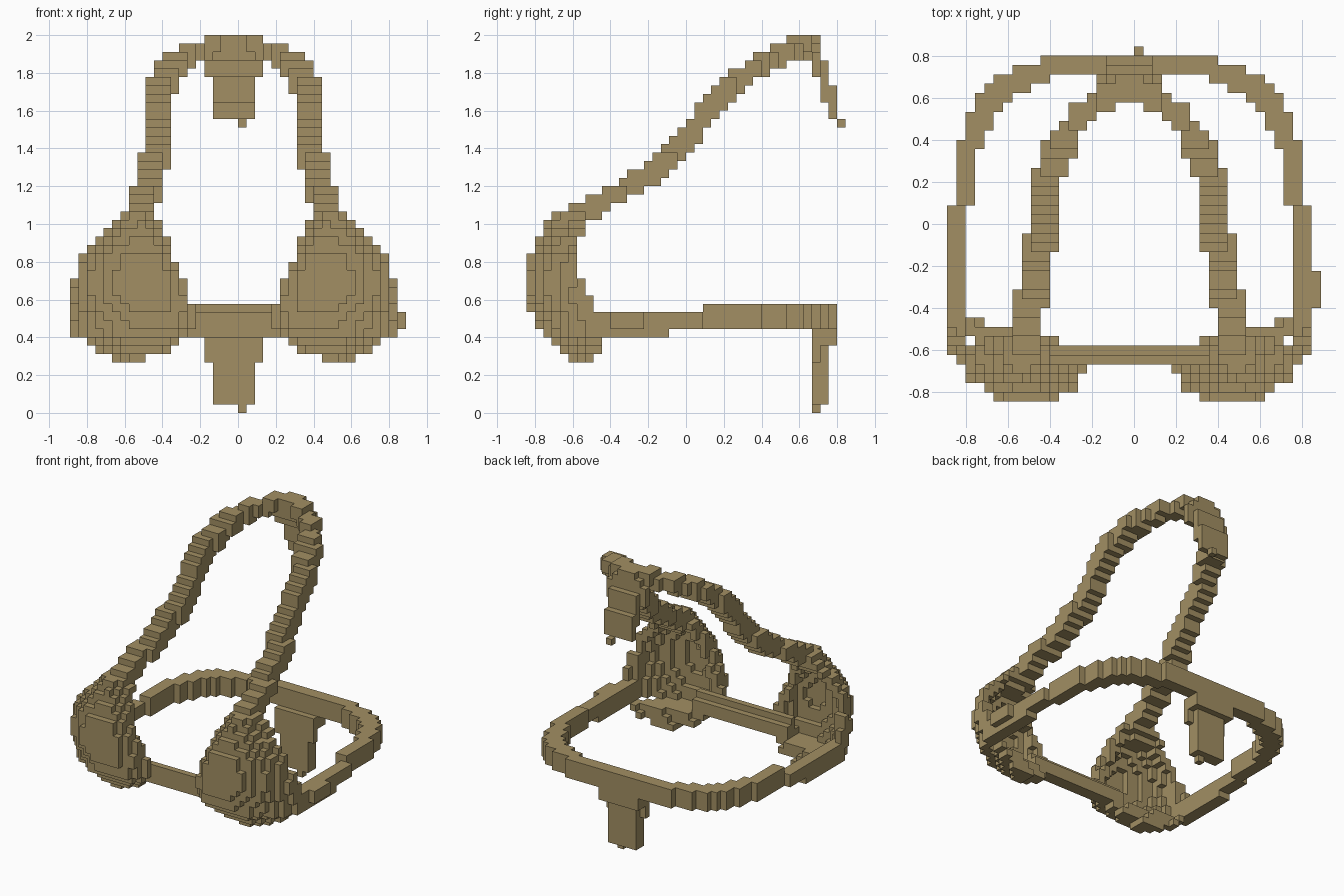
import bpy
import bmesh
import math
from mathutils import Vector

old = bpy.data.objects.get("Cube")
if old:
    bpy.data.objects.remove(old, do_unlink=True)

V = 2 / 45                                 # block size
ORIGIN = Vector((-20 * V, -19 * V, 0))
MID = -V / 2                               # mirror plane, centre of a block column

cloth = bpy.data.materials.new("olive_tan_cloth")
cloth.use_nodes = True
colour = (0.36, 0.275, 0.125, 1)
cloth.diffuse_color = colour
cloth.node_tree.nodes["Principled BSDF"].inputs["Base Color"].default_value = colour

parts = {}


def brush(p, size):
    """Cells of a box of blocks centred near a point."""
    lo = [math.floor((p[a] - ORIGIN[a]) / V - size[a] / 2 + 0.5) for a in range(3)]
    return {(lo[0] + i, lo[1] + j, lo[2] + k)
            for i in range(size[0]) for j in range(size[1]) for k in range(size[2])}


def sweep(points, size):
    """Drag a box of blocks along a polyline."""
    cells = set()
    for a, b in zip(points, points[1:]):
        a, b = Vector(a), Vector(b)
        n = max(1, math.ceil((b - a).length / (V * 0.4)))
        for s in range(n + 1):
            cells |= brush(a.lerp(b, s / n), size)
    return cells


def box(lo, hi):
    """Cells whose centres lie between two corners."""
    r = [range(round((lo[a] - ORIGIN[a]) / V), round((hi[a] - ORIGIN[a]) / V)) for a in range(3)]
    return {(i, j, k) for i in r[0] for j in r[1] for k in r[2]}


def mirrored(cells):
    return {(38 - i, j, k) for i, j, k in cells}


# Cup: height, outer x, inner x, front y, back y
CUP = [
    (0.28, -0.62, -0.49, -0.59, -0.48),
    (0.33, -0.76, -0.36, -0.67, -0.45),
    (0.38, -0.80, -0.31, -0.71, -0.45),
    (0.42, -0.89, -0.25, -0.76, -0.45),
    (0.50, -0.89, -0.22, -0.80, -0.46),
    (0.62, -0.89, -0.26, -0.85, -0.51),
    (0.72, -0.87, -0.29, -0.85, -0.55),
    (0.80, -0.84, -0.33, -0.84, -0.56),
    (0.88, -0.79, -0.36, -0.80, -0.56),
    (1.00, -0.67, -0.40, -0.73, -0.53),
    (1.07, -0.62, -0.45, -0.68, -0.53),
]
TILT = 0.27                                # inner rim lies further forward


def cup_row(z):
    for a, b in zip(CUP, CUP[1:]):
        if a[0] <= z <= b[0]:
            t = (z - a[0]) / (b[0] - a[0])
            return [p + (q - p) * t for p, q in zip(a, b)][1:]
    return None


def cup_cells():
    cells = set()
    for k in range(6, 24):
        row = cup_row((k + 0.5) * V)
        if not row:
            continue
        outer, inner, front, back = row
        cx, half = (outer + inner) / 2, (inner - outer) / 2
        depth = back + TILT * (outer - cx) - front
        for i in range(20):
            x = ORIGIN.x + (i + 0.5) * V
            u = (x - cx) / half
            if abs(u) >= 1:
                continue
            rim = back + TILT * (outer - x)
            nose = rim - max(depth * math.sqrt(1 - u * u), V)
            # smooth hollow, open at the back
            hollow = rim
            w = (x - cx) / max(half - 1.5 * V, 0.01)
            if 9 <= k <= 20 and abs(w) < 1:
                hollow = rim - (depth - 1.6 * V) * math.sqrt(1 - w * w)
            for j in range(20):
                if nose <= ORIGIN.y + (j + 0.5) * V < hollow:
                    cells.add((i, j, k))
    return cells


cup = cup_cells()
parts["right_cup"] = cup
parts["left_cup"] = mirrored(cup)

# Neck strap rising from the cup to the nape
strap = sweep([(-0.53, -0.60, 1.02), (-0.51, -0.44, 1.12), (-0.47, -0.28, 1.21),
               (-0.45, -0.13, 1.30), (-0.42, 0.00, 1.44), (-0.42, 0.11, 1.59),
               (-0.41, 0.21, 1.71), (-0.38, 0.31, 1.79), (-0.33, 0.41, 1.85)], (3, 2, 2))
strap |= sweep([(-0.33, 0.41, 1.85), (-0.24, 0.53, 1.91), (-0.13, 0.60, 1.94),
                (MID, 0.645, 1.95)], (2, 2, 2))
parts["right_neck_strap"] = strap
parts["left_neck_strap"] = mirrored(strap)

# Knot and hanging ends at the nape
parts["neck_knot"] = (
    box((-0.133, 0.578, 1.867), (0.089, 0.667, 2.0))
    | box((-0.133, 0.667, 1.867), (0.089, 0.711, 1.956)))
parts["neck_tie_end"] = (
    box((-0.178, 0.667, 1.778), (0.133, 0.711, 1.911))
    | box((-0.133, 0.711, 1.644), (0.089, 0.755, 1.867))
    | box((-0.133, 0.755, 1.556), (0.089, 0.80, 1.733))
    | box((0, 0.80, 1.51), (V, 0.844, 1.556)))

# Band around the ribs
band = sweep([(-0.844, -0.50, 0.467), (-0.844, -0.15, 0.467)], (2, 2, 3))
band |= sweep([(-0.844, -0.15, 0.489), (-0.83, 0.06, 0.489)], (2, 2, 2))
band |= sweep([(-0.82, 0.13, 0.511), (-0.79, 0.33, 0.511), (-0.75, 0.48, 0.511),
               (-0.66, 0.61, 0.511), (-0.54, 0.69, 0.511), (-0.38, 0.75, 0.511),
               (MID, 0.755, 0.511)], (2, 2, 3))
parts["right_band"] = band
parts["left_band"] = mirrored(band) | box((0.844, -0.40, 0.445), (0.889, -0.22, 0.533))
parts["front_bridge"] = (
    box((-0.40, -0.667, 0.40), (0.356, -0.622, 0.533))
    | box((-0.40, -0.622, 0.40), (0.356, -0.578, 0.489)))

# Back knot and hanging ends
parts["back_tie_end"] = (
    box((-0.178, 0.667, 0.356), (0.133, 0.80, 0.445))
    | box((-0.178, 0.667, 0.267), (0.133, 0.711, 0.356))
    | box((-0.133, 0.667, 0.045), (0.089, 0.755, 0.356))
    | box((0, 0.667, 0), (V, 0.711, V)))

# Turn each part's blocks into a mesh of its exposed faces
everything = set().union(*parts.values())
claimed = set()


def build(name, cells):
    bm = bmesh.new()
    verts = {}

    def vert(c):
        if c not in verts:
            verts[c] = bm.verts.new(ORIGIN + Vector(c) * V)
        return verts[c]

    for cell in sorted(cells):
        for axis in range(3):
            b, c = (axis + 1) % 3, (axis + 2) % 3
            for side in (0, 1):
                n = list(cell)
                n[axis] += 2 * side - 1
                if tuple(n) in everything:
                    continue
                ring = []
                for s, t in ((0, 0), (1, 0), (1, 1), (0, 1)):
                    p = list(cell)
                    p[axis] += side
                    p[b] += s
                    p[c] += t
                    ring.append(vert(tuple(p)))
                bm.faces.new(ring if side else ring[::-1])
    mesh = bpy.data.meshes.new(name)
    bm.to_mesh(mesh)
    bm.free()
    mesh.materials.append(cloth)
    bpy.context.scene.collection.objects.link(bpy.data.objects.new(name, mesh))


for name, cells in parts.items():
    build(name, cells - claimed)
    claimed |= cells
